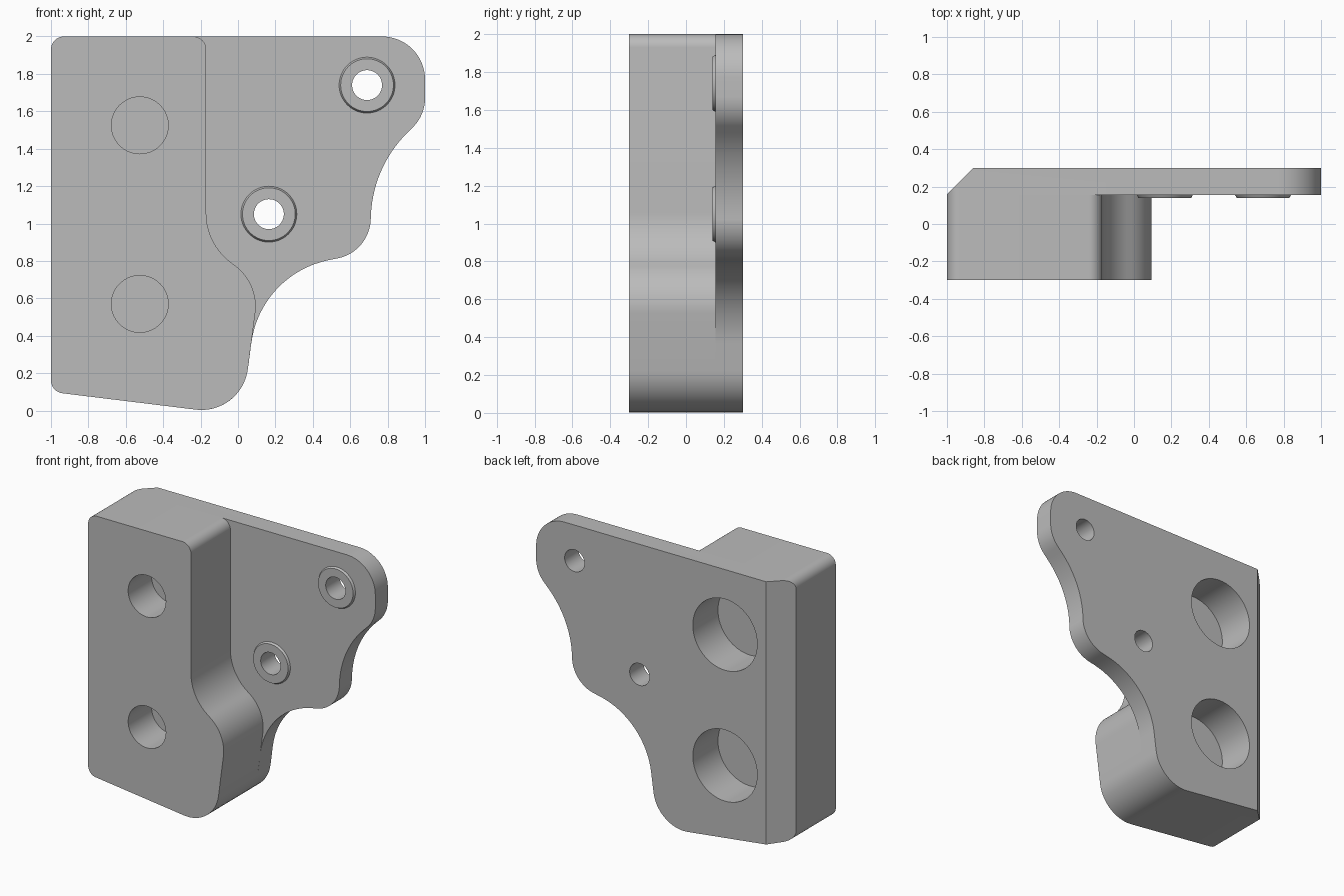
import bpy, bmesh, math
from mathutils import Vector

cube = bpy.data.objects.get("Cube")
if cube:
    bpy.data.objects.remove(cube, do_unlink=True)

FRONT, STEP, BACK = -0.3, 0.155, 0.3

metal = bpy.data.materials.new("plain_grey")
metal.use_nodes = True
grey = (0.5, 0.5, 0.5, 1)
metal.diffuse_color = grey
metal.node_tree.nodes["Principled BSDF"].inputs["Base Color"].default_value = grey


def fillet(corners, steps=16):
    """Round each (x, z, radius) corner with a tangent arc."""
    out = []
    for i, (x, z, r) in enumerate(corners):
        p = Vector((x, z))
        a = (Vector(corners[i - 1][:2]) - p).normalized()
        b = (Vector(corners[(i + 1) % len(corners)][:2]) - p).normalized()
        half = a.angle(b) / 2
        centre = p + (a + b).normalized() * (r / math.sin(half))
        start = p + a * (r / math.tan(half)) - centre
        end = p + b * (r / math.tan(half)) - centre
        sweep = math.pi - 2 * half
        for k in range(steps + 1):
            t = k / steps
            out.append(centre + (start * math.sin((1 - t) * sweep)
                                 + end * math.sin(t * sweep)) / math.sin(sweep))
    return out


def slab(name, corners, y0, y1):
    """Extrude a filleted outline from y0 to y1."""
    bm = bmesh.new()
    face = bm.faces.new([bm.verts.new((p.x, y0, p.y)) for p in fillet(corners)])
    new = bmesh.ops.extrude_face_region(bm, geom=[face])["geom"]
    bmesh.ops.translate(bm, vec=(0, y1 - y0, 0),
                        verts=[v for v in new if isinstance(v, bmesh.types.BMVert)])
    bmesh.ops.recalc_face_normals(bm, faces=bm.faces)
    mesh = bpy.data.meshes.new(name)
    bm.to_mesh(mesh)
    bm.free()
    mesh.materials.append(metal)
    obj = bpy.data.objects.new(name, mesh)
    bpy.context.collection.objects.link(obj)
    return obj


def rod(name, x, z, y_back, y_front, r_back, r_front):
    """Round part along y."""
    bpy.ops.mesh.primitive_cone_add(
        vertices=64, radius1=r_back, radius2=r_front, depth=y_back - y_front,
        location=(x, (y_back + y_front) / 2, z), rotation=(math.pi / 2, 0, 0))
    obj = bpy.context.object
    obj.name = name
    obj.data.materials.append(metal)
    return obj


def cut(obj, cutters):
    bpy.context.view_layer.objects.active = obj
    for c in cutters:
        m = obj.modifiers.new("cut", "BOOLEAN")
        m.operation, m.solver, m.object = "DIFFERENCE", "EXACT", c
        bpy.ops.object.modifier_apply(modifier=m.name)


# Outlines share the left side and the sloping base
base = [(0.02, -0.025, 0.25), (-1, 0.1, 0.07), (-1, 2, 0.07)]
plate_outline = base + [(1, 2, 0.23), (1, 1.58, 0.22), (0.71, 1.29, 0.66),
                        (0.71, 0.85, 0.22), (0.12, 0.73, 0.52)]
block_outline = base + [(-0.17, 2, 0.07), (-0.17, 0.89, 0.33), (0.113, 0.68, 0.27)]

plate = slab("back_plate", plate_outline, STEP, BACK)
block = slab("thick_block", block_outline, FRONT, STEP)

# Raised rings round the small holes
lugs = [(0.69, 1.74), (0.165, 1.05)]
bosses = [rod("boss_ring", x, z, STEP + 0.01, STEP - 0.015, 0.155, 0.141) for x, z in lugs]

# Cutters: through holes, blind front holes, wide back pockets, rear chamfer
through = [rod("hole_cutter", x, z, 0.5, -0.1, 0.08, 0.08) for x, z in lugs]
front_holes, pockets = [], []
for z in (0.57, 1.525):
    front_holes.append(rod("front_hole_cutter", -0.525, z, FRONT + 0.27, -0.5, 0.152, 0.152))
    pockets.append(rod("pocket_cutter", -0.525, z, 0.5, BACK - 0.29, 0.26, 0.26))
out = 0.25 / math.sqrt(2)
bpy.ops.mesh.primitive_cube_add(size=1, location=(-0.93 - out, 0.228 + out, 1),
                                rotation=(0, 0, math.pi / 4))
chamfer = bpy.context.object
chamfer.name = "chamfer_cutter"
chamfer.scale = (0.5, 0.5, 4)
chamfer.data.materials.append(metal)
bpy.context.view_layer.update()

cut(plate, through + pockets + [chamfer])
cut(block, front_holes + pockets)
for ring, hole in zip(bosses, through):
    cut(ring, [hole])

for helper in through + front_holes + pockets + [chamfer]:
    bpy.data.objects.remove(helper, do_unlink=True)

# Smooth the curved walls, keep edges crisp
bpy.ops.object.select_all(action="DESELECT")
for obj in [plate, block] + bosses:
    obj.select_set(True)
bpy.context.view_layer.objects.active = plate
bpy.ops.object.shade_smooth_by_angle(angle=math.radians(25))
